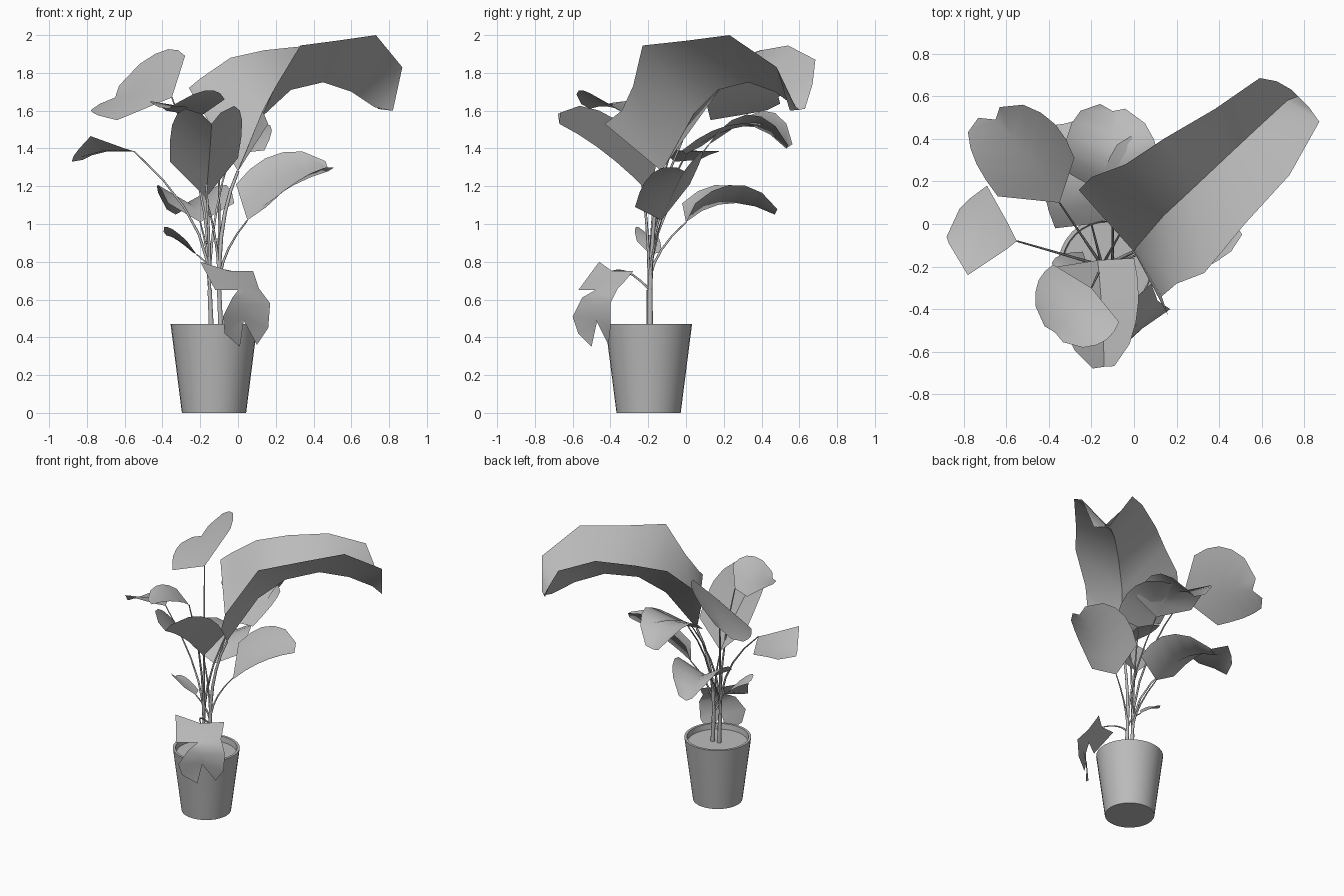
import bpy, bmesh
from math import sin, cos, pi
from mathutils import Vector

cube = bpy.data.objects.get("Cube")
if cube:
    bpy.data.objects.remove(cube, do_unlink=True)

grey = bpy.data.materials.new("plain grey")
grey.use_nodes = True
GREY = (0.5, 0.5, 0.5, 1)
grey.diffuse_color = GREY
grey.node_tree.nodes["Principled BSDF"].inputs["Base Color"].default_value = GREY

POT = Vector((-0.127, -0.198, 0))


def add_object(name, data):
    obj = bpy.data.objects.new(name, data)
    data.materials.append(grey)
    bpy.context.collection.objects.link(obj)
    return obj


def add_grid(name, rows, closed=False, caps=False):
    """Skin a list of point rows with quads."""
    bm = bmesh.new()
    grid = [[bm.verts.new(p) for p in row] for row in rows]
    n = len(grid[0])
    for a, b in zip(grid, grid[1:]):
        for i in range(n if closed else n - 1):
            j = (i + 1) % n
            bm.faces.new((a[i], a[j], b[j], b[i]))
    if caps:
        bm.faces.new(grid[0][::-1])
        bm.faces.new(grid[-1])
    mesh = bpy.data.meshes.new(name)
    bm.to_mesh(mesh)
    bm.free()
    obj = add_object(name, mesh)
    bpy.ops.object.select_all(action="DESELECT")
    obj.select_set(True)
    bpy.context.view_layer.objects.active = obj
    bpy.ops.object.shade_smooth_by_angle(angle=1.2)


def bend(a, m, b, t):
    """Quadratic curve that passes through m half way."""
    a, m, b = Vector(a), Vector(m), Vector(b)
    c = 2 * m - (a + b) / 2
    return a * (1 - t) ** 2 + c * 2 * t * (1 - t) + b * t * t


def add_stem(name, foot, knee, top, start, end):
    """Tapered tube bent through the knee."""
    curve = bpy.data.curves.new(name, "CURVE")
    curve.dimensions = "3D"
    curve.bevel_depth = 1
    curve.bevel_resolution = 1
    curve.use_fill_caps = True
    spline = curve.splines.new("POLY")
    spline.points.add(5)
    for i, point in enumerate(spline.points):
        point.co = (*bend(foot, knee, top, i / 5), 1)
        point.radius = start + (end - start) * i / 5
    add_object(name, curve)


def add_petiole(name, foot, base):
    """Thin stem that rises beside the stalk, then leans out to a leaf."""
    base = Vector(base)
    knee = foot.lerp(base, 0.5)
    knee.xy = foot.xy.lerp(base.xy, 0.23)
    add_stem(name, foot, knee, base, 0.009, 0.004)


def add_leaf(name, base, mid, tip, left, right):
    """Folded blade: curved midrib with two wings set by the base corners."""
    base = Vector(base)
    wings = Vector(left) - base, Vector(right) - base
    rows = []
    for i, w in enumerate((1, 1.05, 1.03, 0.92, 0.72, 0.28)):
        p = bend(base, mid, tip, i / 5)
        rows.append((p + wings[0] * w, p, p + wings[1] * w))
    add_grid(name, rows)


# Pot with rim, inner wall and soil
profile = [(0.17, 0), (0.23, 0.47), (0.212, 0.47), (0.207, 0.43)]
rings = [[POT + Vector((r * cos(k * pi / 16), r * sin(k * pi / 16), z))
          for k in range(32)] for r, z in profile]
add_grid("pot", rings, closed=True, caps=True)

# Two main stalks
stalks = [Vector((-0.15, -0.195, 0.65)), Vector((-0.1, -0.19, 0.65))]
for side, top in zip(("right", "left"), stalks):
    foot = Vector((top.x + 0.01, top.y, 0.42))
    add_stem(side + "_stalk", foot, foot.lerp(top, 0.5), top, 0.015, 0.013)

# Leaves: base, middle, tip, two base corners
leaves = {
    "upper_right_leaf": ((-.35, .1, 1.67), (-.47, .29, 1.7), (-.65, .49, 1.67),
                         (-.64, .13, 1.55), (-.28, .31, 1.89)),
    "front_leaf": ((-.17, -.17, 1.14), (-.15, -.42, 1.37), (-.14, -.67, 1.53),
                   (-.36, -.2, 1.33), (0, -.16, 1.35)),
    "upper_front_leaf": ((-.2, -.3, 1.57), (-.28, -.4, 1.62), (-.37, -.51, 1.61),
                         (-.38, -.19, 1.6), (-.07, -.46, 1.66)),
    "left_leaf": ((.05, -.13, 1.02), (.25, -.06, 1.18), (.48, -.01, 1.28),
                  (-.01, .02, 1.21), (.15, -.27, 1.09)),
    "lower_back_leaf": ((-.2, 0, 1.01), (-.26, .22, 1.11), (-.33, .47, 1.05),
                        (-.37, -.02, 1.11), (-.02, .05, 1.11)),
    "back_leaf": ((-.1, .12, 1.42), (-.1, .32, 1.52), (-.1, .53, 1.4),
                  (-.31, .24, 1.5), (.11, .16, 1.48)),
    "inner_back_leaf": ((-.04, 0, 1.37), (0, .2, 1.49), (.02, .39, 1.52),
                        (-.17, .08, 1.41), (.14, -.02, 1.39)),
    "small_leaf": ((-.22, -.19, .84), (-.31, -.2, .91), (-.38, -.2, .94),
                   (-.27, -.26, .91), (-.24, -.13, .85)),
}
for i, (name, points) in enumerate(leaves.items()):
    add_leaf(name, *points)
    add_petiole(name + "_stem", stalks[i % 2], points[0])

# Angular leaf on the far right
angular_rows = [
    [(-.6, -.12, 1.4), (-.55, -.08, 1.385), (-.59, 0, 1.385)],
    [(-.78, -.24, 1.465), (-.7, -.04, 1.39), (-.69, .18, 1.385)],
    [(-.84, -.14, 1.4), (-.83, -.05, 1.355), (-.77, .12, 1.365)],
    [(-.87, -.09, 1.36), (-.88, -.06, 1.33), (-.82, .07, 1.34)],
]
add_grid("outer_right_leaf", angular_rows)
add_petiole("outer_right_leaf_stem", stalks[0], angular_rows[0][1])

# Large arching leaf, rows run from the folded base lobes to the tip
big_rows = [
    [(-.26, .16, 1.72), (0, -.13, 1.28), (.16, -.43, 1.53)],
    [(-.2, .22, 1.77), (.01, -.11, 1.31), (.13, -.34, 1.6)],
    [(-.04, .28, 1.88), (.14, .04, 1.58), (.2, -.28, 1.73)],
    [(.14, .4, 1.92), (.28, .17, 1.71), (.33, -.23, 1.945)],
    [(.38, .54, 1.945), (.45, .33, 1.75), (.52, 0, 1.97)],
    [(.59, .685, 1.87), (.6, .47, 1.7), (.73, .23, 2)],
    [(.67, .67, 1.74), (.72, .58, 1.62), (.87, .48, 1.83)],
    [(.74, .63, 1.61), (.77, .6, 1.605), (.82, .55, 1.6)],
]
add_grid("big_leaf", big_rows)
add_stem("big_leaf_stem", stalks[1], (-.08, -.17, 1), big_rows[0][1], 0.013, 0.008)

# Drooping torn leaf, with a slit in one side and a notched tip
torn_rows = [
    [(-.2, -.46, .8), (-.04, -.39, .75), (.08, -.28, .75)],
    [(-.12, -.57, .65), (-.02, -.44, .69), (.1, -.33, .69)],
    [(0, -.48, .65), (.02, -.47, .66), (.11, -.36, .66)],
    [(-.03, -.55, .61), (.03, -.48, .63), (.14, -.38, .62)],
    [(-.08, -.6, .51), (.04, -.49, .57), (.17, -.4, .58)],
    [(-.07, -.57, .42), (.03, -.48, .5), (.16, -.4, .45)],
    [(.01, -.5, .35), (.03, -.47, .49), (.1, -.41, .36)],
]
add_grid("drooping_leaf", torn_rows)
add_stem("drooping_leaf_stem", stalks[1], (-.1, -.3, .74), torn_rows[0][1], 0.007, 0.004)
